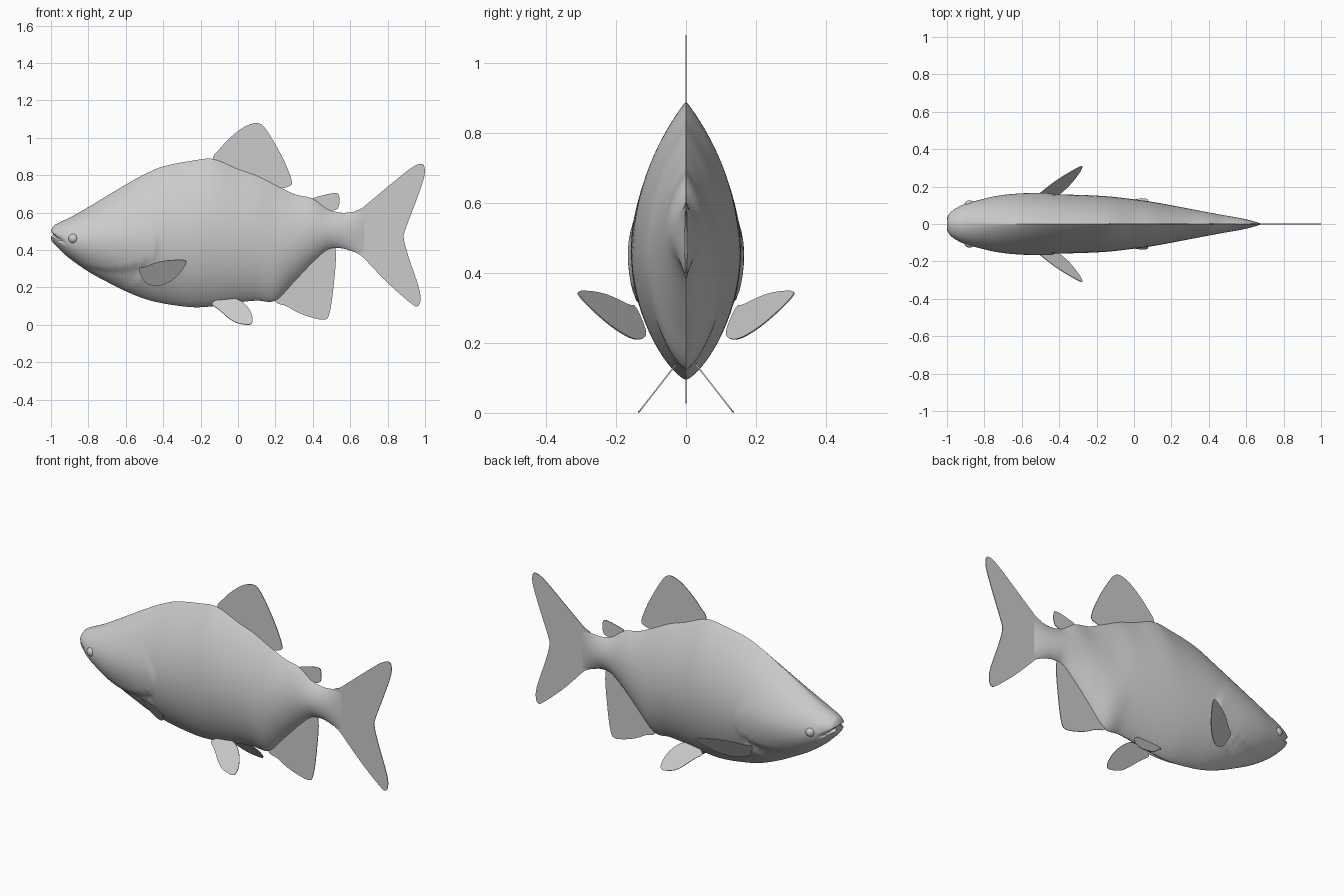
import bpy, bmesh, math
from mathutils import Vector

cube = bpy.data.objects.get("Cube")
if cube:
    bpy.data.objects.remove(cube, do_unlink=True)

grey = bpy.data.materials.new("plain_grey")
grey.use_nodes = True
colour = (0.6, 0.6, 0.6, 1)
grey.diffuse_color = colour
grey.node_tree.nodes["Principled BSDF"].inputs["Base Color"].default_value = colour


def spline(points, steps, closed=False):
    """Smooth curve through points of any dimension (Catmull-Rom)."""
    count = len(points)
    pick = (lambda i: points[i % count]) if closed else (lambda i: points[min(max(i, 0), count - 1)])
    result = []
    for i in range(count if closed else count - 1):
        for s in range(steps):
            t = s / steps
            result.append([
                b + t * ((c - a) / 2 + t * (a - 2.5 * b + 2 * c - d / 2 + t * (1.5 * (b - c) + (d - a) / 2)))
                for a, b, c, d in zip(pick(i - 1), pick(i), pick(i + 1), pick(i + 2))])
    if not closed:
        result.append(list(points[-1]))
    return result


def finish(name, bm, smooth=True):
    bmesh.ops.recalc_face_normals(bm, faces=bm.faces)
    mesh = bpy.data.meshes.new(name)
    bm.to_mesh(mesh)
    bm.free()
    mesh.materials.append(grey)
    obj = bpy.data.objects.new(name, mesh)
    bpy.context.collection.objects.link(obj)
    if smooth:
        bpy.ops.object.select_all(action='DESELECT')
        bpy.context.view_layer.objects.active = obj
        obj.select_set(True)
        bpy.ops.object.shade_smooth_by_angle(angle=math.radians(40))
    return obj


def ramp(value, width):
    t = min(max(value / width, 0), 1)
    return t * t * (3 - 2 * t)


# Body: x, back height, belly height, half width
stations = [
    (-1, .505, .455, .035), (-.985, .53, .435, .06), (-.95, .55, .4, .085),
    (-.9, .573, .355, .108), (-.8, .63, .285, .13), (-.7, .69, .23, .147),
    (-.6, .75, .18, .156), (-.5, .805, .14, .158), (-.4, .847, .115, .158),
    (-.25, .877, .095, .154), (-.13, .887, .1, .147), (0, .835, .12, .132),
    (.1, .8, .13, .118), (.2, .75, .13, .1), (.3, .7, .23, .081),
    (.4, .675, .335, .062), (.48, .62, .402, .047), (.55, .6, .41, .035),
    (.62, .605, .39, .02), (.675, .615, .37, .004)]
SIDES = 72


def skin(x, top, bottom, width, angle):
    """Point on the body, with raised gill cover and mouth slit."""
    mid = bottom + .47 * (top - bottom)
    up = math.sin(angle)
    z = mid + up * ((top - mid) if up > 0 else (mid - bottom))
    head = 1 - ramp(x + 1, .55)
    power = (1.9 - .8 * head) if up > 0 else (1.5 - .4 * head)
    side = math.copysign(abs(math.cos(angle)) ** power, math.cos(angle))
    # Gill cover edge and the tucked throat below it
    gill_edge = -.42 - 3.7 * (z - .42) ** 2
    jaw_line = .285 + (x + .67) ** 2
    in_front = ramp(gill_edge - x, .02) * ramp(x + .93, .2)
    above = ramp(z - jaw_line, .015)
    raised = in_front * (above * (1 - ramp(z - .45, .18)) * .008 - (1 - above) * .01)
    # Mouth slit sloping back from the snout
    slit = 1 - ramp(abs(z - .485 - .6 * (x + 1) * -1), .014)
    slit *= 1 - ramp(x + .96, .05)
    y = side * (width + raised - .015 * slit)
    return Vector((x + .012 * slit * ramp(-.96 - x, .04), y, z))


bm = bmesh.new()
rings = []
for station in spline(stations, 9):
    rings.append([bm.verts.new(skin(*station, math.tau * k / SIDES)) for k in range(SIDES)])
for a, b in zip(rings, rings[1:]):
    for k in range(SIDES):
        n = (k + 1) % SIDES
        bm.faces.new((a[k], a[n], b[n], b[k]))
bm.faces.new(rings[0])
bm.faces.new(rings[-1])
finish("body", bm)


# Fins: thin sheets cut to a smooth outline in x and z
def fin(name, outline, spread=lambda x, z: 0, steps=5):
    bm = bmesh.new()
    bm.faces.new([bm.verts.new((x, spread(x, z), z)) for x, z in spline(outline, steps, True)])
    obj = finish(name, bm, smooth=False)
    sheet = obj.modifiers.new("thickness", 'SOLIDIFY')
    sheet.thickness = .004
    sheet.offset = 0


fin("tail_fin", [
    (.62, .59), (.67, .63), (.82, .755), (.92, .835), (.97, .86), (.995, .85), (.995, .79),
    (.955, .67), (.895, .51), (.887, .46), (.91, .37), (.967, .2), (.975, .13),
    (.96, .1), (.925, .115), (.8, .225), (.67, .36), (.62, .41)])
fin("dorsal_fin", [
    (-.13, .88), (-.09, .95), (-.02, 1.02), (.05, 1.067), (.11, 1.078), (.15, 1.045),
    (.2, .965), (.25, .87), (.285, .78), (.28, .745), (.2, .735), (0, .8)])
fin("adipose_fin", [
    (.4, .67), (.45, .692), (.52, .705), (.54, .69), (.54, .64), (.52, .615), (.45, .61)])
fin("anal_fin", [
    (.2, .135), (.26, .1), (.33, .062), (.4, .038), (.46, .028), (.487, .055),
    (.508, .18), (.523, .39), (.48, .42), (.3, .26)])

pectoral = [(-.53, .3), (-.505, .24), (-.47, .215), (-.41, .212), (-.35, .24),
            (-.3, .29), (-.277, .34), (-.33, .348), (-.42, .338), (-.5, .31)]
pelvic = [(-.14, .115), (-.1, .08), (-.03, .022), (.03, .003), (.07, .005),
          (.077, .04), (.055, .09), (0, .135), (-.08, .14)]

for label, side in (("left", 1), ("right", -1)):
    fin(label + "_pectoral_fin", pectoral,
        lambda x, z: side * (.31 + .547 * (x + .28) + .66 * (z - .345)))
    fin(label + "_pelvic_fin", pelvic, lambda x, z: side * (.035 + .78 * (.13 - z)))
    # Eyes
    bm = bmesh.new()
    bmesh.ops.create_uvsphere(bm, u_segments=24, v_segments=16, radius=.027)
    bmesh.ops.translate(bm, verts=bm.verts, vec=(-.88, side * .1, .462))
    finish(label + "_eye", bm)
